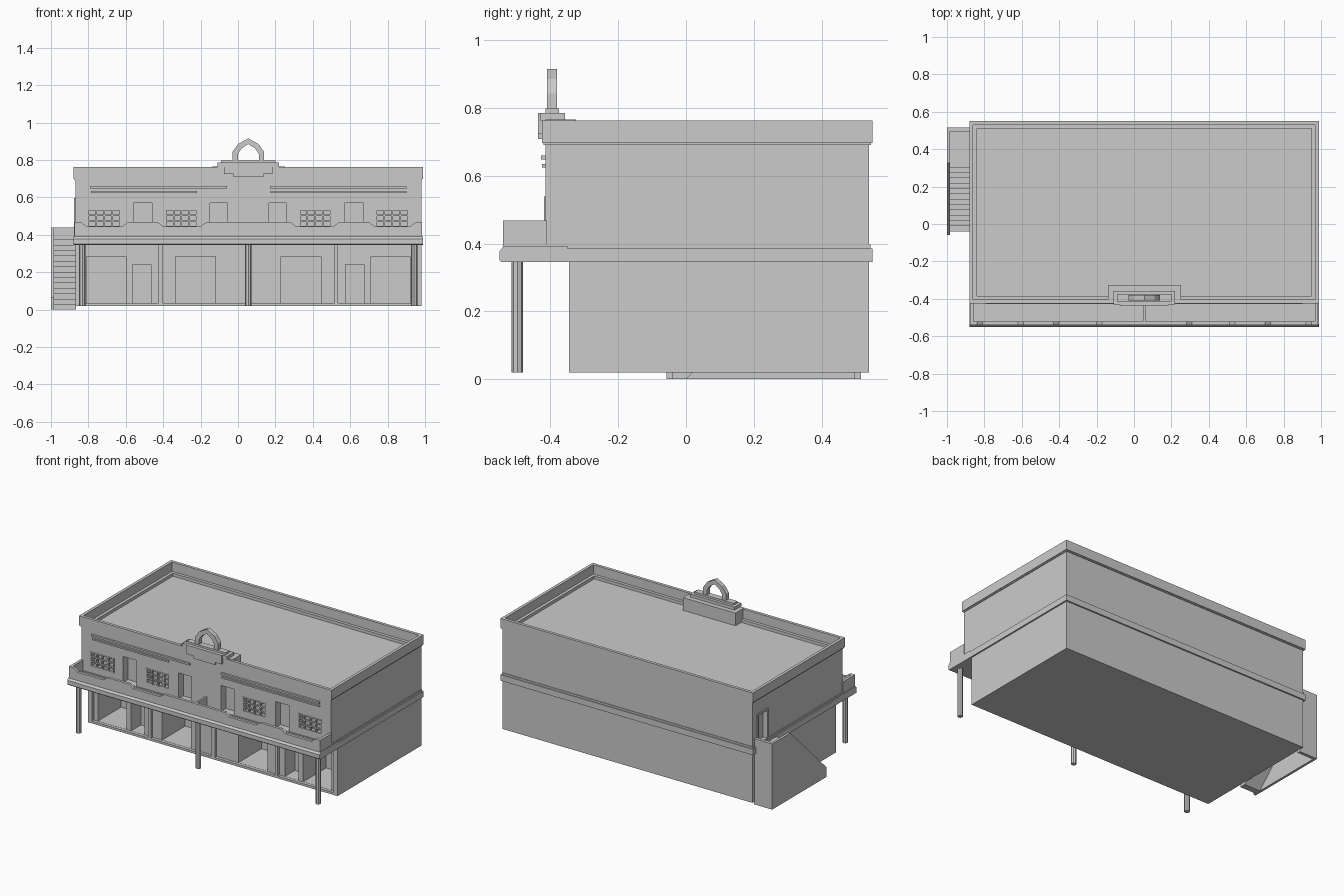
import bpy, bmesh, math
from mathutils import Vector

if "Cube" in bpy.data.objects:
    bpy.data.objects.remove(bpy.data.objects["Cube"])

CX = 0.055  # centre line of the building


def finish(name, bm):
    bmesh.ops.recalc_face_normals(bm, faces=bm.faces)
    me = bpy.data.meshes.new(name)
    bm.to_mesh(me)
    bm.free()
    ob = bpy.data.objects.new(name, me)
    bpy.context.collection.objects.link(ob)
    return ob


def boxes(name, *bounds):
    bm = bmesh.new()
    for x0, x1, y0, y1, z0, z1 in bounds:
        vs = bmesh.ops.create_cube(bm, size=1)["verts"]
        for v in vs:
            v.co = Vector((x0 if v.co.x < 0 else x1,
                           y0 if v.co.y < 0 else y1,
                           z0 if v.co.z < 0 else z1))
    return finish(name, bm)


def prism(name, pts, axis, a, b):
    """Extrude a 2D outline along x (points are y,z) or y (points are x,z)."""
    bm = bmesh.new()
    co = (lambda p: (a, p[0], p[1])) if axis == "x" else (lambda p: (p[0], a, p[1]))
    f = bm.faces.new([bm.verts.new(co(p)) for p in pts])
    ext = bmesh.ops.extrude_face_region(bm, geom=[f])
    d = Vector((b - a, 0, 0)) if axis == "x" else Vector((0, b - a, 0))
    bmesh.ops.translate(bm, vec=d, verts=[v for v in ext["geom"] if isinstance(v, bmesh.types.BMVert)])
    return finish(name, bm)


def cut(ob, *bounds):
    cutter = boxes(ob.name + "_cutter", *bounds)
    cutter.hide_render = True
    cutter.hide_set(True)
    m = ob.modifiers.new("cut", "BOOLEAN")
    m.operation, m.solver, m.object = "DIFFERENCE", "EXACT", cutter
    bpy.context.view_layer.objects.active = ob
    bpy.ops.object.modifier_apply(modifier=m.name)
    bpy.data.objects.remove(cutter)


def mirrored(x0, x1):
    return [(x0, x1), (2 * CX - x1, 2 * CX - x0)]


# ground storey with a shallow shopfront recess and deep openings
ground = boxes("ground_storey", (-0.87, 0.98, -0.345, 0.54, 0.02, 0.36))
bays = mirrored(-0.84, -0.425) + mirrored(-0.405, 0.04)
cut(ground, *[(a, b, -0.5, -0.325, 0.035, 0.345) for a, b in bays])
shops = mirrored(-0.81, -0.60) + mirrored(-0.335, -0.12)
shop_doors = mirrored(-0.565, -0.465)
cut(ground, *[(a, b, -0.5, -0.08, 0.036, 0.285) for a, b in shops],
    *[(a, b, -0.5, -0.22, 0.036, 0.24) for a, b in shop_doors])

# upper storey with windows, doors, side door and sunken roof
upper = boxes("upper_storey", (-0.87, 0.98, -0.415, 0.54, 0.36, 0.70))
windows = mirrored(-0.80, -0.63) + mirrored(-0.385, -0.22)
doors = mirrored(-0.56, -0.46) + mirrored(-0.15, -0.055)
cut(upper, *[(a, b, -0.5, -0.375, 0.44, 0.535) for a, b in windows],
    *[(a, b, -0.5, -0.365, 0.392, 0.57) for a, b in doors],
    (-0.9, -0.845, 0.39, 0.48, 0.37, 0.585),
    (-0.84, 0.95, -0.385, 0.51, 0.68, 0.8))

# glazing bars
for i, (a, b) in enumerate(windows):
    bars = []
    for k in range(5):
        x = a + (b - a) * k / 4
        bars.append((x - 0.004, x + 0.004, -0.418, -0.402, 0.44, 0.538))
    for k in range(4):
        z = 0.442 + 0.031 * k
        bars.append((a, b, -0.417, -0.403, z - 0.004, z + 0.004))
    boxes(f"window_bars_{i}", *bars)

# side door frame above the stair landing
boxes("side_door_frame", (-0.878, -0.865, 0.38, 0.39, 0.37, 0.595),
      (-0.878, -0.865, 0.48, 0.49, 0.37, 0.595),
      (-0.878, -0.865, 0.38, 0.49, 0.585, 0.597))

# roof parapet ring with a small lower moulding
parapet = boxes("roof_parapet", (-0.88, 0.99, -0.425, 0.55, 0.697, 0.762))
cut(parapet, (-0.86, 0.97, -0.405, 0.53, 0.6, 0.9))
boxes("parapet_moulding", (-0.875, 0.985, -0.42, 0.545, 0.69, 0.697))
cut(bpy.data.objects["parapet_moulding"], (-0.84, 0.95, -0.385, 0.51, 0.6, 0.8))

# string course round the building and balcony slab
boxes("string_course", (-0.88, 0.99, -0.43, 0.55, 0.345, 0.385),
      (-0.874, 0.984, -0.42, 0.544, 0.385, 0.397))
prism("balcony_slab", [(-0.35, 0.345), (-0.545, 0.345), (-0.55, 0.35), (-0.55, 0.377),
                       (-0.538, 0.392), (-0.35, 0.392)], "x", -0.88, 0.99)

# balcony front wall: raised at the ends, doors and centre
HI, LO, s = 0.468, 0.445, 0.03
half = [(-0.875, HI), (-0.84, HI), (-0.84 + s, LO), (-0.62, LO), (-0.62 + s, HI),
        (-0.43, HI), (-0.43 + s, LO), (-0.20, LO), (-0.20 + s, HI)]
top = half + [(2 * CX - x, z) for x, z in reversed(half)]
prism("balcony_front_wall", [(-0.875, 0.385)] + top + [(0.985, 0.385)], "y", -0.54, -0.522)
boxes("balcony_end_walls", *[(a, b, -0.54, -0.41, 0.385, HI) for a, b in mirrored(-0.875, -0.857)])
boxes("balcony_divider", (CX - 0.006, CX + 0.006, -0.525, -0.41, 0.385, HI))

# thin ledges over the upper windows
for i, (a, b) in enumerate(mirrored(-0.79, -0.06)):
    boxes(f"window_ledge_{i}", (a, b, -0.428, -0.41, 0.648, 0.66),
          (a + 0.005, b - 0.16 * (1 - i), -0.424, -0.41, 0.624, 0.634))

# porch posts
for i, x in enumerate((-0.832, CX, 0.942)):
    bm = bmesh.new()
    bmesh.ops.create_cone(bm, cap_ends=True, segments=8, radius1=0.017, radius2=0.017, depth=0.33)
    bmesh.ops.translate(bm, vec=(x, -0.497, 0.185), verts=bm.verts)
    finish(f"porch_post_{i}", bm)

# roof sign block with stepped plates
boxes("sign_block", (CX - 0.195, CX + 0.195, -0.415, -0.325, 0.68, 0.765))
boxes("sign_panel", (CX - 0.13, CX + 0.13, -0.437, -0.40, 0.725, 0.785),
      (CX - 0.08, CX + 0.08, -0.437, -0.40, 0.708, 0.73))
boxes("sign_plate", (CX - 0.165, CX + 0.165, -0.43, -0.357, 0.763, 0.785),
      (CX - 0.145, CX + 0.145, -0.415, -0.375, 0.785, 0.798))

# pointed arch ornament
outer = [(-0.085, 0.795), (-0.085, 0.842), (-0.055, 0.885), (0, 0.915)]
inner = [(-0.056, 0.795), (-0.056, 0.832), (-0.036, 0.862), (0, 0.885)]
flip = lambda pts: [(-x, z) for x, z in reversed(pts[:-1])]
outline = outer + flip(outer) + list(reversed(inner + flip(inner)))
prism("arch_ornament", [(CX + x, z) for x, z in outline], "y", -0.41, -0.38)

# side stair: stepped slab, landing, outer wall and back wall
N, y0, y1, zt = 13, -0.04, 0.33, 0.375
dy, dz = (y1 - y0) / N, zt / N
steps = []
for k in range(N):
    steps += [(y0 + k * dy, k * dz), (y0 + k * dy, (k + 1) * dz)]
steps += [(0.51, zt), (0.51, zt - 0.03), (y1 + 0.01, zt - 0.03), (y0 + 0.04, 0)]
prism("stair_steps", steps, "x", -0.99, -0.865)
prism("stair_outer_wall", [(-0.058, 0), (-0.058, 0.065), (0.325, 0.44), (0.515, 0.44), (0.515, 0)],
      "x", -1.0, -0.984)
boxes("stair_back_wall", (-1.0, -0.865, 0.495, 0.516, 0, 0.44))
